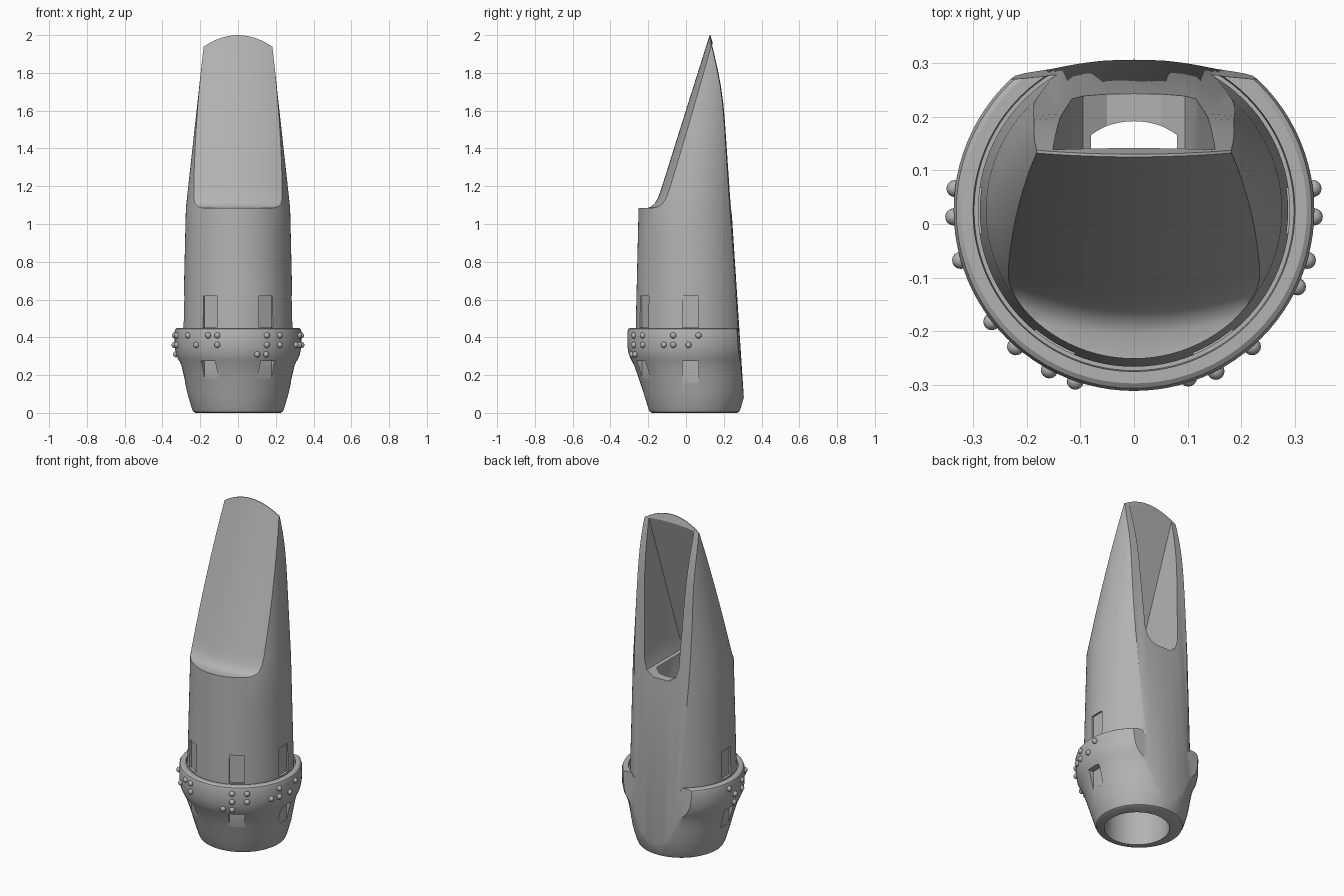
import bpy, bmesh, math
from mathutils import Matrix, Vector

if "Cube" in bpy.data.objects:
    bpy.data.objects.remove(bpy.data.objects["Cube"])

AXIS_Y = 0.025

grey = bpy.data.materials.new("plain grey")
grey.use_nodes = True
grey.diffuse_color = (0.45, 0.45, 0.45, 1)
grey.node_tree.nodes["Principled BSDF"].inputs["Base Color"].default_value = grey.diffuse_color


def finish(name, bm):
    bmesh.ops.recalc_face_normals(bm, faces=bm.faces)
    mesh = bpy.data.meshes.new(name)
    bm.to_mesh(mesh)
    bm.free()
    mesh.materials.append(grey)
    ob = bpy.data.objects.new(name, mesh)
    bpy.context.collection.objects.link(ob)
    return ob


def skin(bm, loops):
    """Bridge equal closed loops of points and cap both ends."""
    rows = [[bm.verts.new(p) for p in loop] for loop in loops]
    n = len(rows[0])
    for a, b in zip(rows, rows[1:]):
        for i in range(n):
            j = (i + 1) % n
            bm.faces.new((a[i], a[j], b[j], b[i]))
    bm.faces.new(rows[0])
    bm.faces.new(rows[-1])


def round_loft(name, rings, n=96):
    """Circles given as (height, radius, centre y)."""
    bm = bmesh.new()
    turn = [2 * math.pi * i / n for i in range(n)]
    skin(bm, [[(r * math.cos(t), cy + r * math.sin(t), z) for t in turn]
              for z, r, cy in rings])
    return finish(name, bm)


def bent_prism(name, profile, bend_y=0.0, bend_z=0.0, steps=28):
    """A (y, z) profile swept across x, bowed by the square of x."""
    bm = bmesh.new()
    xs = [0.42 * (2 * i / steps - 1) for i in range(steps + 1)]
    skin(bm, [[(x, y + bend_y * x * x, z + bend_z * x * x) for y, z in profile]
              for x in xs])
    return finish(name, bm)


def cut(target, cutter):
    cutter.hide_render = True
    mod = target.modifiers.new("cut", "BOOLEAN")
    mod.operation = "DIFFERENCE"
    mod.solver = "EXACT"
    mod.object = cutter
    bpy.context.view_layer.objects.active = target
    bpy.ops.object.modifier_apply(modifier=mod.name)
    bpy.data.objects.remove(cutter)


# Body: rounded shank, collar with groove, tapered barrel, leaning beak
rings = [(0, 0.225, 0.045), (0.006, 0.236, 0.045), (0.025, 0.245, 0.045),
         (0.1, 0.267, 0.044), (0.18, 0.285, 0.036), (0.25, 0.302, 0.028),
         (0.28, 0.315, AXIS_Y), (0.31, 0.328, AXIS_Y), (0.35, 0.335, AXIS_Y),
         (0.43, 0.336, AXIS_Y), (0.444, 0.331, AXIS_Y), (0.45, 0.322, AXIS_Y),
         (0.45, 0.3, AXIS_Y), (0.43, 0.298, AXIS_Y), (0.43, 0.291, AXIS_Y)]
for i in range(5):
    t = i / 4
    rings.append((0.46 + 0.625 * t, 0.291 - 0.015 * t, AXIS_Y))
for i in range(1, 9):
    t = i / 8
    rings.append((1.085 + 0.955 * t, 0.276 - 0.105 * t, AXIS_Y + 0.105 * t))
body = round_loft("mouthpiece_body", rings)

# Sloped beak face with a filleted shelf
cut(body, bent_prism("beak_cutter", [
    (-0.7, 1.085), (-0.205, 1.085), (-0.185, 1.092), (-0.166, 1.108),
    (-0.15, 1.135), (-0.13, 1.19), (0.125, 2.0), (0.2, 2.24), (-0.7, 2.24)],
    bend_y=0.8))

# Flat table on the back, curving forward to the tip
cut(body, bent_prism("table_cutter", [
    (0.318, -0.1), (0.21, 1.55), (0.202, 1.64), (0.19, 1.73), (0.173, 1.82),
    (0.153, 1.91), (0.13, 2.0), (0.07, 2.2), (0.8, 2.2), (0.8, -0.1)],
    bend_y=-0.25))

# Arched tip
cut(body, bent_prism("tip_cutter", [(-0.6, 2.0), (0.6, 2.0), (0.6, 2.5), (-0.6, 2.5)],
                     bend_z=-1.85))

# Round bore
cut(body, round_loft("bore_cutter", [
    (-0.1, 0.178, AXIS_Y), (0.9, 0.178, AXIS_Y), (1.07, 0.145, AXIS_Y + 0.02)], 64))

# Window through the table, its floor parallel to the beak
half = [(0.05, 1.05), (0.095, 1.08), (0.115, 1.14), (0.152, 1.96)]
outline = half + [(-x, z) for x, z in reversed(half)]
bm = bmesh.new()
skin(bm, [[(x, -0.1 + 0.3 * (z - 1.15), z) for x, z in outline],
          [(x, 0.6, z) for x, z in outline]])
cut(body, finish("window_cutter", bm))

# Shallow slots above and below the collar
for degrees in (0, -59, -121, 180):
    for low, high in ((0.16, 0.275), (0.452, 0.62)):
        bm = bmesh.new()
        bmesh.ops.create_cube(bm, size=1)
        bmesh.ops.scale(bm, vec=(0.2, 0.085, high - low), verts=bm.verts)
        bmesh.ops.translate(bm, vec=(0.376, 0, (low + high) / 2), verts=bm.verts)
        place = Matrix.Translation((0, AXIS_Y, 0)) @ Matrix.Rotation(
            math.radians(degrees), 4, "Z")
        bmesh.ops.transform(bm, matrix=place, verts=bm.verts)
        cut(body, finish("slot_cutter", bm))

# Raised dots around the collar: angle and the rows they fill
TOP, MID, LOW = 0.41, 0.36, 0.31
dots = [(7, (TOP,)), (-2, (MID,)), (-16, (TOP, MID)), (-25, (MID,)),
        (-49, (TOP, MID)), (-63, (TOP, MID, LOW)), (-72, (LOW,)),
        (-109, (TOP, MID)), (-118, (TOP,)), (-131, (MID,)), (-142, (TOP,)),
        (-164, (TOP, MID)), (182, (MID, LOW)), (173, (TOP,))]
bm = bmesh.new()
for degrees, rows in dots:
    a = math.radians(degrees)
    for z in rows:
        r = 0.328 if z == LOW else 0.336
        spot = Vector((r * math.cos(a), AXIS_Y + r * math.sin(a), z))
        bmesh.ops.create_uvsphere(bm, u_segments=16, v_segments=10, radius=0.016,
                                  matrix=Matrix.Translation(spot))
raised_dots = finish("raised_dots", bm)

# Smooth shading with crisp edges
for ob in (body, raised_dots):
    bpy.ops.object.select_all(action="DESELECT")
    ob.select_set(True)
    bpy.context.view_layer.objects.active = ob
    bpy.ops.object.shade_smooth_by_angle(angle=math.radians(30))
